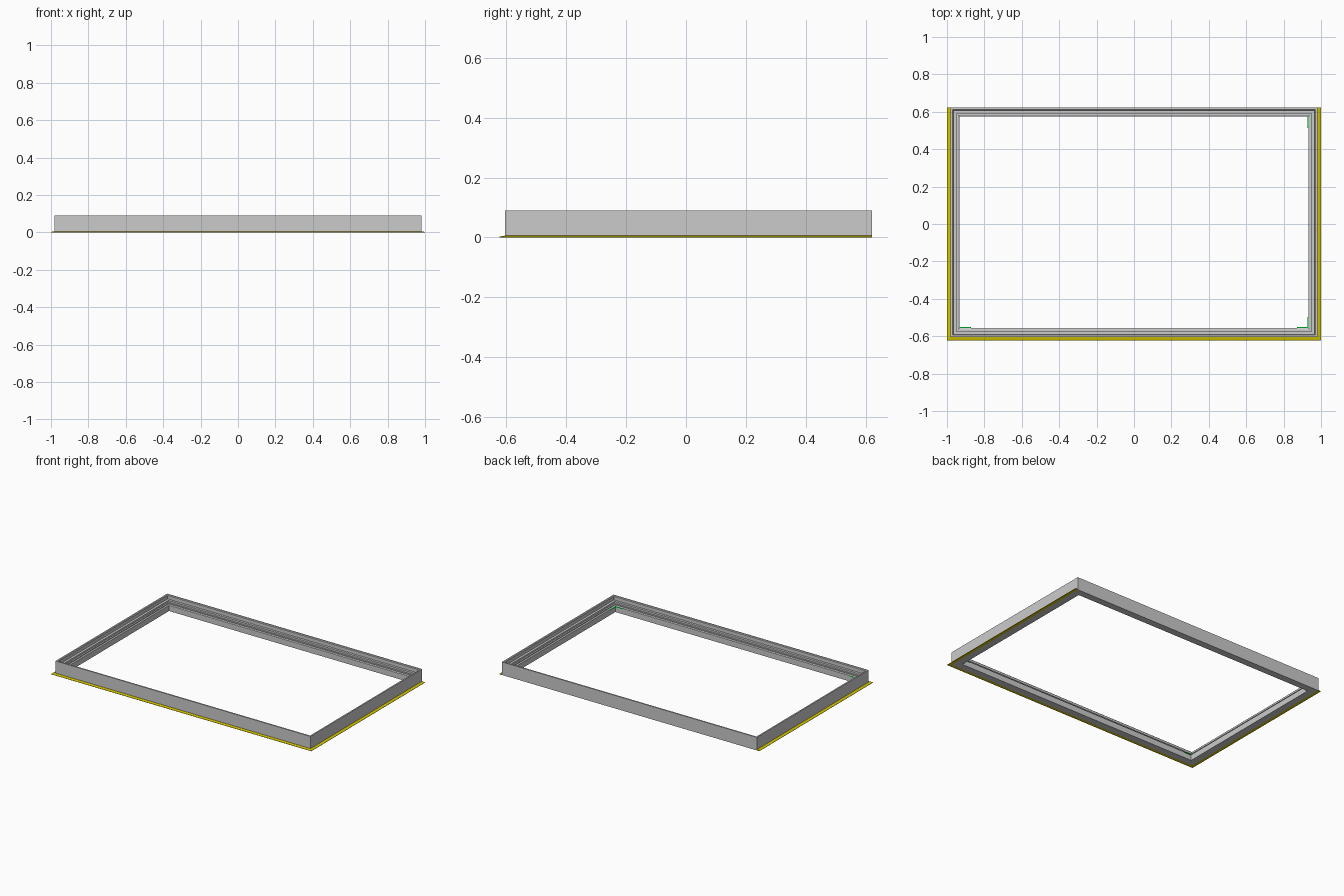
import bpy, bmesh

if "Cube" in bpy.data.objects:
    bpy.data.objects.remove(bpy.data.objects["Cube"])

X, Y0, Y1 = 0.98, -0.604, 0.622   # outer faces of the frame


def mesh_object(name, bm, color=None):
    bmesh.ops.recalc_face_normals(bm, faces=bm.faces)
    me = bpy.data.meshes.new(name)
    bm.to_mesh(me)
    bm.free()
    ob = bpy.data.objects.new(name, me)
    bpy.context.collection.objects.link(ob)
    if color:
        mat = bpy.data.materials.new(name + "_color")
        mat.diffuse_color = color
        mat.use_nodes = True
        mat.node_tree.nodes["Principled BSDF"].inputs["Base Color"].default_value = mat.diffuse_color
        me.materials.append(mat)
    return ob


def sweep(name, profile, rings, closed, color=None):
    """Sweep a closed (inset, z) profile through mitred corner functions."""
    bm = bmesh.new()
    loops = [[bm.verts.new((*corner(d), z)) for d, z in profile] for corner in rings]
    n = len(profile)
    for i in range(len(loops) if closed else len(loops) - 1):
        a, b = loops[i], loops[(i + 1) % len(loops)]
        for j in range(n):
            k = (j + 1) % n
            bm.faces.new((a[j], a[k], b[k], b[j]))
    if not closed:
        bm.faces.new(loops[0])
        bm.faces.new(loops[-1])
    return mesh_object(name, bm, color)


def box(name, lo, hi, color):
    bm = bmesh.new()
    bmesh.ops.create_cube(bm, size=1)
    for v in bm.verts:
        v.co = [l + (c + 0.5) * (h - l) for c, l, h in zip(v.co, lo, hi)]
    return mesh_object(name, bm, color)


# Stepped window frame with glazing rebate, mitred at four corners
frame_profile = [(0, 0), (0, 0.09), (0.010, 0.09), (0.014, 0.086), (0.014, 0.062),
                 (0.030, 0.062), (0.030, 0.050), (0.040, 0.050), (0.040, 0.044),
                 (0.048, 0.040), (0.048, 0)]
frame_corners = [lambda d: (-X + d, Y0 + d), lambda d: (X - d, Y0 + d),
                 lambda d: (X - d, Y1 - d), lambda d: (-X + d, Y1 - d)]
sweep("window_frame", frame_profile, frame_corners, True)

# Sloped yellow flange on the left, front and right only
flange_profile = [(0, 0), (0, 0.006), (-0.010, 0.0045), (-0.020, 0.002), (-0.020, 0)]
flange_path = [lambda d: (-X + d, Y1), lambda d: (-X + d, Y0 + d),
               lambda d: (X - d, Y0 + d), lambda d: (X - d, Y1)]
sweep("flange", flange_profile, flange_path, False, (0.65, 0.55, 0.0, 1))

# Green seal strips at the inner corners
green = (0.0, 0.9, 0.05, 1)
ix, iy0, iy1 = X - 0.048, Y0 + 0.048, Y1 - 0.048
t, z0, z1 = 0.004, 0.036, 0.041
box("seal_back_right", (ix - t, iy1 - 0.06, z0), (ix, iy1, z1), green)
box("seal_front_right_side", (ix - t, iy0, z0), (ix, iy0 + 0.06, z1), green)
for s, label in ((-1, "left"), (1, "right")):
    xs = sorted((s * ix, s * (ix - 0.06)))
    box("seal_front_" + label, (xs[0], iy0, z0), (xs[1], iy0 + t, z1), green)
